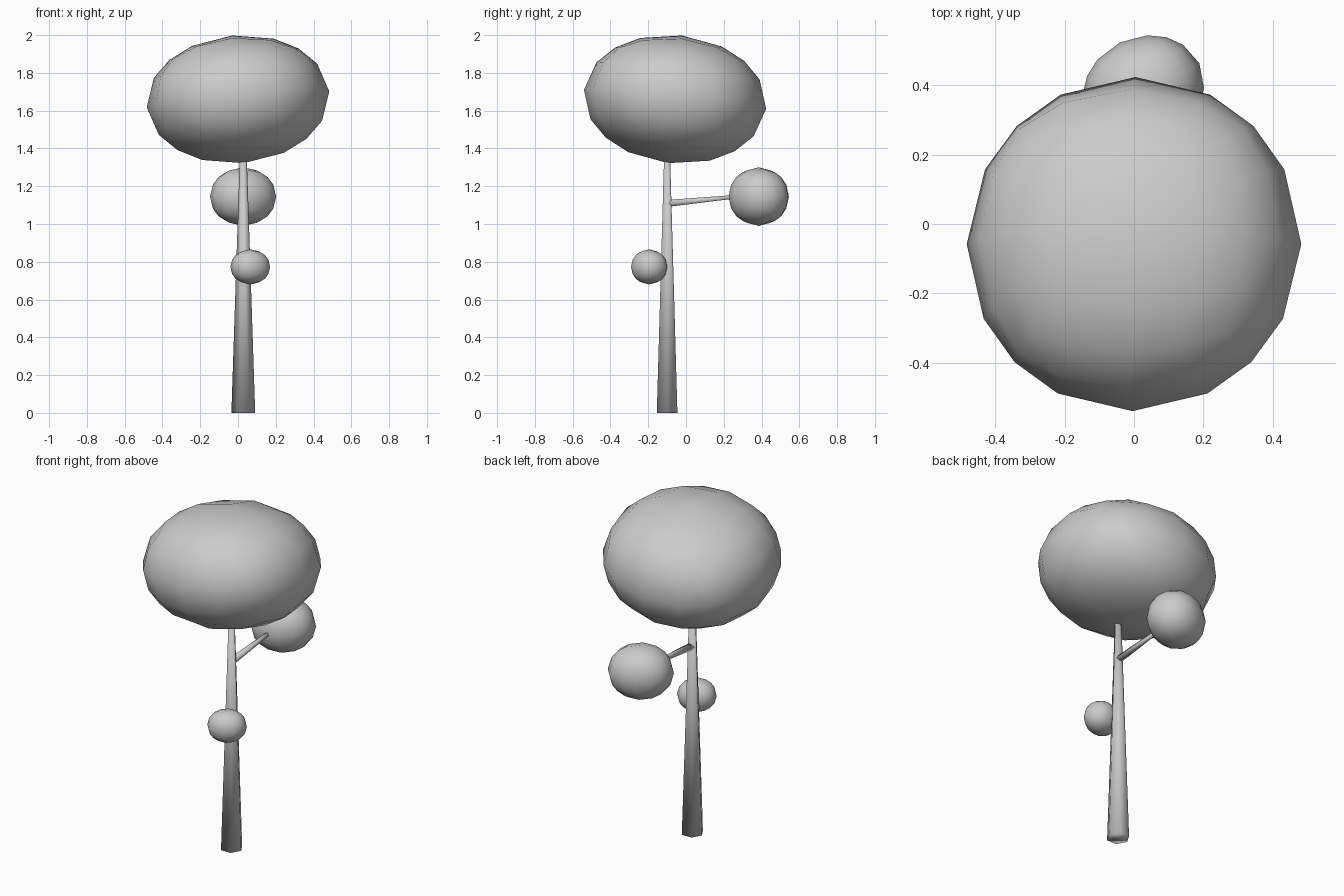
import bpy
import bmesh
from math import radians
from mathutils import Euler, Matrix, Vector

cube = bpy.data.objects.get("Cube")
if cube:
    bpy.data.objects.remove(cube, do_unlink=True)

# One plain grey for the whole tree
GREY = (0.6, 0.6, 0.6, 1.0)
grey = bpy.data.materials.new("plain_grey")
grey.use_nodes = True
grey.diffuse_color = GREY
grey.node_tree.nodes["Principled BSDF"].inputs["Base Color"].default_value = GREY


def add_object(name, bm):
    """Turn a bmesh into a smooth grey object."""
    bmesh.ops.recalc_face_normals(bm, faces=bm.faces)
    for face in bm.faces:
        face.smooth = True
    mesh = bpy.data.meshes.new(name)
    bm.to_mesh(mesh)
    bm.free()
    mesh.materials.append(grey)
    obj = bpy.data.objects.new(name, mesh)
    bpy.context.collection.objects.link(obj)
    return obj


def foliage(name, center, radii, tilt):
    """Ellipsoid made from a gridded cube pushed out to a sphere."""
    bm = bmesh.new()
    bmesh.ops.create_cube(bm, size=2)
    bmesh.ops.subdivide_edges(bm, edges=bm.edges[:], cuts=3, use_grid_fill=True)
    for vert in bm.verts:
        vert.co.normalize()
    turn = Euler([radians(a) for a in tilt]).to_matrix().to_4x4()
    size = Matrix.Diagonal((*radii, 1))
    bm.transform(Matrix.Translation(center) @ turn @ size)
    return add_object(name, bm)


def limb(name, start, end, base_radius, tip_radius):
    """Tapered six-sided stem between two points."""
    start, end = Vector(start), Vector(end)
    axis = end - start
    bm = bmesh.new()
    bmesh.ops.create_cone(bm, cap_ends=True, segments=6, radius1=base_radius,
                          radius2=tip_radius, depth=axis.length)
    # Put two corners of the hexagon on the side-to-side axis
    spin = Matrix.Rotation(radians(90), 4, 'Z')
    if max(v.co.x for v in bm.verts) > base_radius * 0.99:
        spin = Matrix.Identity(4)
    aim = Vector((0, 0, 1)).rotation_difference(axis).to_matrix().to_4x4()
    bm.transform(Matrix.Translation((start + end) / 2) @ aim @ spin)
    return add_object(name, bm)


# Trunk and side branch
limb("trunk", (0.028, -0.1, 0), (0.028, -0.1, 1.4), 0.063, 0.017)
limb("branch", (0.028, -0.09, 1.11), (0.028, 0.32, 1.15), 0.021, 0.009)

# Leaf masses
foliage("crown", (0, -0.058, 1.66), (0.485, 0.485, 0.341), (-6, -5, 0))
foliage("branch_foliage", (0.027, 0.385, 1.145), (0.18, 0.155, 0.155), (0, 0, 26))
foliage("trunk_foliage", (0.065, -0.195, 0.773), (0.108, 0.093, 0.093), (0, 0, 26))
